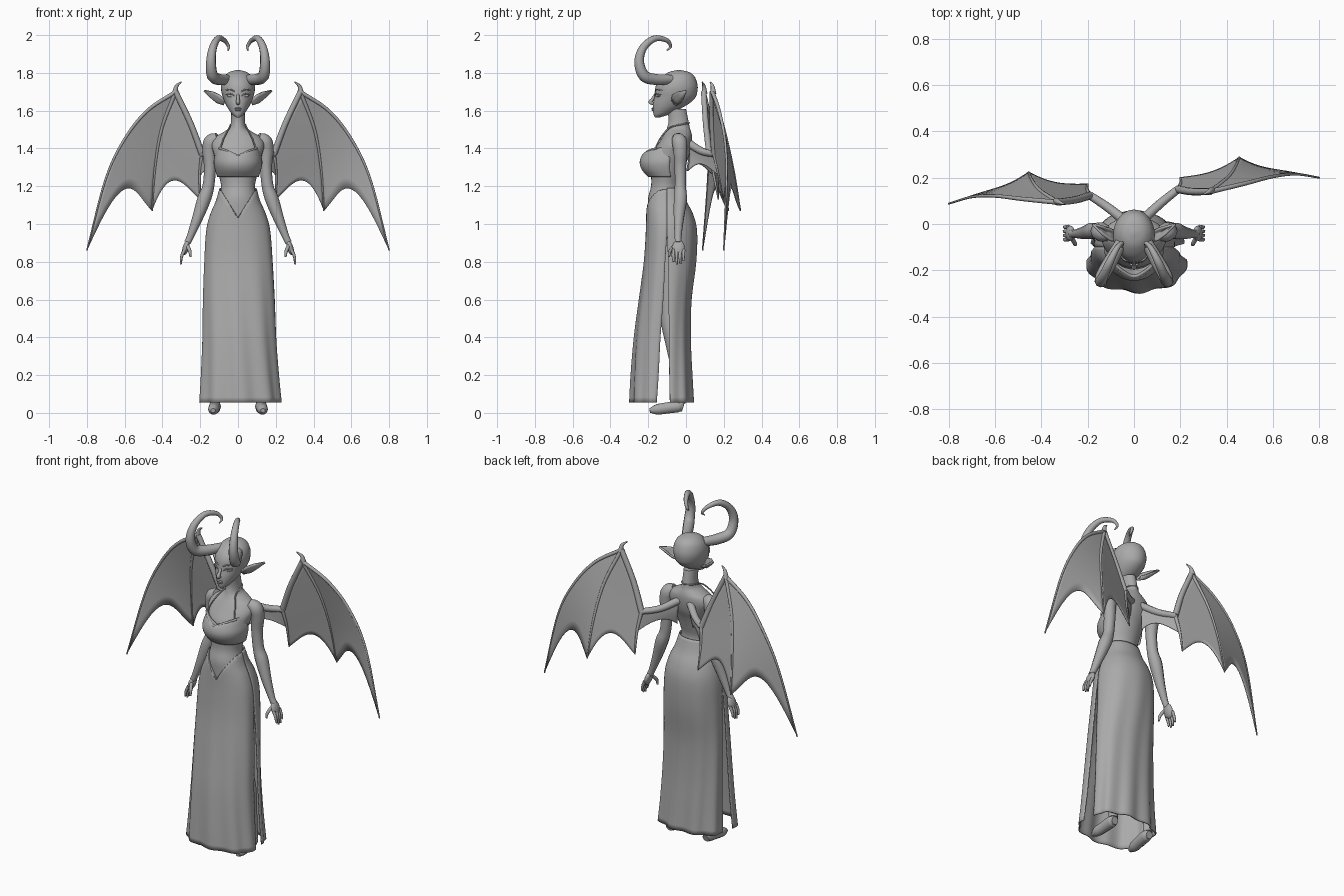
import bpy, bmesh
from math import sin, cos, pi
from mathutils import Vector

cube = bpy.data.objects.get("Cube")
if cube:
    bpy.data.objects.remove(cube, do_unlink=True)

GREY = (0.4, 0.4, 0.4, 1)
grey = bpy.data.materials.new("plain grey")
grey.use_nodes = True
grey.diffuse_color = GREY
grey.node_tree.nodes["Principled BSDF"].inputs["Base Color"].default_value = GREY


def finish(ob, angle=50):
    ob.data.materials.clear()
    ob.data.materials.append(grey)
    bpy.ops.object.select_all(action='DESELECT')
    ob.select_set(True)
    bpy.context.view_layer.objects.active = ob
    bpy.ops.object.shade_smooth_by_angle(angle=angle * pi / 180)
    return ob


def spline(pts, steps=6):
    """Smooth samples through points of any dimension."""
    p = [Vector(q) for q in pts]
    p = [2 * p[0] - p[1]] + p + [2 * p[-1] - p[-2]]
    out = []
    for a, b, c, d in zip(p, p[1:], p[2:], p[3:]):
        for i in range(steps):
            t = i / steps
            out.append(b + (c - a) * (t / 2) + (2 * a - 5 * b + 4 * c - d) * (t * t / 2)
                       + (3 * b - a - 3 * c + d) * (t ** 3 / 2))
    return out + [p[-2]]


def grid(name, rows, closed=False, thick=0):
    """Skin rows of points, as a closed loft or as an open sheet."""
    bm = bmesh.new()
    vs = [[bm.verts.new(p) for p in r] for r in rows]
    n = len(rows[0])
    for a, b in zip(vs, vs[1:]):
        for i in range(n if closed else n - 1):
            j = (i + 1) % n
            bm.faces.new((a[i], a[j], b[j], b[i]))
    if closed:
        bm.faces.new(vs[0])
        bm.faces.new(vs[-1])
    bmesh.ops.remove_doubles(bm, verts=bm.verts, dist=1e-5)
    bmesh.ops.recalc_face_normals(bm, faces=bm.faces)
    me = bpy.data.meshes.new(name)
    bm.to_mesh(me)
    bm.free()
    ob = bpy.data.objects.new(name, me)
    bpy.context.collection.objects.link(ob)
    if thick:
        mod = ob.modifiers.new("thickness", 'SOLIDIFY')
        mod.thickness, mod.offset = thick, 0
    return finish(ob)


def loft(name, sections, n=32):
    """Sections are (z, half width, front y, back y)."""
    rows = []
    for z, w, f, b in spline(sections, 4):
        rows.append([(w * sin(2 * pi * i / n), (f + b) / 2 - (b - f) / 2 * cos(2 * pi * i / n), z)
                     for i in range(n)])
    return grid(name, rows, True)


def tube(name, pts):
    """Points are (x, y, z, radius)."""
    cu = bpy.data.curves.new(name, 'CURVE')
    cu.dimensions, cu.bevel_depth, cu.bevel_resolution, cu.use_fill_caps = '3D', 1, 3, True
    samples = spline(pts)
    sp = cu.splines.new('POLY')
    sp.points.add(len(samples) - 1)
    for p, s in zip(sp.points, samples):
        p.co, p.radius = (*s[:3], 1), max(s[3], 0.001)
    ob = bpy.data.objects.new(name, cu)
    bpy.context.collection.objects.link(ob)
    bpy.ops.object.select_all(action='DESELECT')
    ob.select_set(True)
    bpy.context.view_layer.objects.active = ob
    bpy.ops.object.convert(target='MESH')
    return finish(bpy.context.object)


def ball(name, loc, scale, rot=(0, 0, 0)):
    bpy.ops.mesh.primitive_uv_sphere_add(segments=20, ring_count=12, radius=1, location=loc, rotation=rot)
    ob = bpy.context.object
    ob.name, ob.scale = name, scale
    return finish(ob)


def drape(name, sections, side, top=None, folds=0.0, n=48):
    """Half wrapped cloth; sections are (z, half width, outer y, side y). side: 1 front, -1 back."""
    secs = spline(sections, 5)
    z0, z1 = secs[0][0], secs[-1][0]
    rows = []
    for z, w, f, s in secs:
        k = folds * ((z0 - z) / (z0 - z1)) ** 1.5
        row = []
        for i in range(n + 1):
            a = pi * (i / n - 0.5)
            r = 1 + k * sin(a * 9 + z * 2.5 + side) * cos(a) ** 0.5 if folds else 1
            x = w * r * sin(a) + k * 0.25
            row.append((x, s + (f - s) * r * max(cos(a), 0) ** 0.8, min(z, top(abs(x))) if top else z))
        rows.append(row)
    return grid(name, rows, thick=0.006)


# Head, neck and torso
loft("head", [(1.565, .010, -.165, -.135), (1.58, .030, -.172, -.09), (1.61, .052, -.175, -.03),
              (1.64, .068, -.174, .02), (1.67, .080, -.168, .05), (1.70, .088, -.165, .06),
              (1.73, .090, -.160, .062), (1.76, .084, -.145, .055), (1.785, .070, -.120, .042),
              (1.805, .045, -.088, .015), (1.815, .008, -.045, -.03)])
loft("torso", [(1.61, .036, -.10, .0), (1.55, .037, -.092, .012), (1.51, .045, -.10, .02),
               (1.485, .080, -.11, .028), (1.46, .120, -.125, .032), (1.42, .140, -.15, .03),
               (1.37, .128, -.18, .02), (1.32, .116, -.19, .0), (1.26, .102, -.185, -.018),
               (1.20, .090, -.185, -.03), (1.14, .102, -.20, -.015), (1.08, .130, -.20, .015),
               (1.0, .150, -.195, .04), (.92, .150, -.18, .04)])
tube("nose", [(0, -.163, 1.685, .007), (0, -.178, 1.66, .009), (0, -.188, 1.645, .011), (0, -.172, 1.637, .008)])
ball("upper_lip", (0, -.174, 1.612, ), (.02, .008, .005))
ball("lower_lip", (0, -.173, 1.603), (.016, .009, .006))

# Halter top and skirt
drape("halter_top", [(1.41, .102, -.195, -.09), (1.375, .116, -.225, -.085), (1.33, .126, -.242, -.085),
                     (1.29, .120, -.232, -.085), (1.25, .107, -.198, -.08)], 1,
      top=lambda x: 1.36 + 0.42 * x)
tube("neckline_fold", [(-.10, -.155, 1.402, .006), (-.055, -.20, 1.385, .007), (0, -.226, 1.362, .008),
                       (.055, -.20, 1.385, .007), (.10, -.155, 1.402, .006)])
drape("skirt_front", [(1.19, .095, -.193, -.10), (1.12, .115, -.207, -.10), (1.05, .145, -.208, -.10),
                      (.96, .167, -.21, -.10), (.8, .178, -.22, -.11), (.6, .187, -.245, -.12),
                      (.4, .192, -.27, -.135), (.2, .203, -.285, -.145), (.055, .214, -.292, -.155)], 1,
      top=lambda x: 1.03 + 1.6 * x, folds=0.05)
drape("skirt_back", [(1.19, .095, -.025, -.10), (1.12, .115, .0, -.10), (1.05, .145, .035, -.10),
                     (.96, .167, .055, -.10), (.8, .176, .05, -.095), (.6, .182, .025, -.092),
                     (.4, .186, .02, -.09), (.2, .192, .028, -.088), (.055, .20, .036, -.085)], -1,
      folds=0.06)


def membrane(name, a, b, scallop, fit):
    """Sheet stretched between two bones with a curved trailing edge."""
    a, b = spline(a, 12), spline(b, 12)
    m, rows = 14, []
    for k in range(m + 1):
        row = []
        for i in range(17):
            u = i / 16
            t = k / m * (1 - scallop * 4 * u * (1 - u))

            def at(c):
                q = t * (len(c) - 1)
                j = min(int(q), len(c) - 2)
                return c[j].lerp(c[j + 1], q - j)
            p = at(a).lerp(at(b), u)
            row.append(fit(p))
        rows.append(row)
    grid(name, rows, thick=0.005)


# Paired parts
for s, side in ((1, "left"), (-1, "right")):
    def mir(*pts):
        return [(s * p[0], *p[1:]) for p in pts]

    # Face and ears
    ball(side + "_eye", (s * .040, -.146, 1.678), (.021, .010, .007), (0, -s * .15, s * .35))
    tube(side + "_eyelid", mir((.018, -.163, 1.676, .002), (.036, -.161, 1.688, .004), (.064, -.134, 1.686, .002)))
    tube(side + "_brow", mir((.014, -.164, 1.70, .002), (.04, -.156, 1.712, .004), (.068, -.126, 1.708, .002)))
    ear = [[(.070, -.075, 1.655), (.075, -.055, 1.632), (.078, -.03, 1.645)],
           [(.102, -.07, 1.685), (.112, -.04, 1.645), (.108, -.018, 1.66)],
           [(.135, -.045, 1.70), (.140, -.025, 1.668), (.135, -.01, 1.68)],
           [(.177, -.002, 1.708), (.178, -.001, 1.704), (.176, 0, 1.706)]]
    grid(side + "_ear", [spline(mir(*r), 4) for r in ear], thick=0.010)

    # Curled horn
    tube(side + "_horn", mir((.055, -.08, 1.765, .026), (.10, -.16, 1.765, .030), (.135, -.222, 1.785, .030),
                             (.143, -.248, 1.86, .026), (.132, -.225, 1.935, .021), (.105, -.165, 1.982, .017),
                             (.072, -.102, 1.972, .012), (.05, -.082, 1.94, .008), (.052, -.102, 1.918, .003)))

    # Arm, hand and fingers
    tube(side + "_arm", mir((.105, -.045, 1.455, .030), (.140, -.035, 1.435, .041), (.150, -.03, 1.38, .038),
                            (.148, -.03, 1.30, .032), (.157, -.03, 1.20, .031), (.180, -.03, 1.13, .036),
                            (.215, -.038, 1.03, .028), (.252, -.042, .935, .019), (.268, -.042, .90, .018)))
    ball(side + "_palm", (s * .276, -.04, .875), (.017, .033, .042), (0, -s * .3, 0))
    for i in range(4):
        y, drop = -.066 + i * .018, (.0, .014, .012, -.004)[i]
        tube(side + "_finger_%d" % (i + 1), mir((.283, y, .865, .009), (.298, y - .002, .83, .008),
                                               (.303, y, .80 - drop, .005)))
    tube(side + "_thumb", mir((.268, -.06, .885, .010), (.255, -.085, .855, .009), (.252, -.09, .825, .005)))

    # Leg and foot
    tube(side + "_leg", mir((.075, -.08, .98, .072), (.085, -.08, .75, .068), (.098, -.09, .52, .048),
                            (.108, -.06, .36, .047), (.12, -.035, .16, .028), (.122, -.03, .05, .027)))
    tube(side + "_foot", mir((.122, -.015, .028, .022), (.122, -.04, .034, .032), (.125, -.10, .026, .031),
                             (.130, -.155, .018, .028), (.132, -.192, .012, .012)))
    tube(side + "_strap", mir((.095, -.165, 1.395, .004), (.075, -.135, 1.455, .004), (.046, -.085, 1.51, .004),
                              (.035, -.01, 1.53, .004), (0, .018, 1.535, .004)))

    # Bat wing, with the right one swung a little further forward
    def fit(p):
        y = p[1] if s > 0 else p[1] - 0.14 * p[0]
        return (s * p[0], y, *p[2:])
    root, elbow, wrist = (.03, .01, 1.43), (.19, .15, 1.37), (.33, .14, 1.70)
    outer = [wrist, (.48, .175, 1.60), (.60, .205, 1.45), (.70, .215, 1.24), (.80, .2, .86)]
    middle = [wrist, (.405, .20, 1.50), (.44, .25, 1.29), (.455, .288, 1.07)]
    inner = [elbow, (.202, .175, 1.26), (.20, .20, 1.13)]
    membrane(side + "_wing_outer_web", middle, outer, 0.2, fit)
    membrane(side + "_wing_inner_web", inner, middle, 0.28, fit)
    membrane(side + "_wing_root_web", [root, (.04, .02, 1.36), (.05, .01, 1.28)], [elbow, (.196, .16, 1.31), (.2, .17, 1.26)], 0.35, fit)
    bones = {"arm": [root, (.11, .085, 1.385), elbow], "forearm": [elbow, (.25, .14, 1.53), wrist],
             "outer_bone": outer, "middle_bone": middle, "inner_bone": inner,
             "claw": [(.335, .145, 1.69), (.325, .14, 1.73), (.30, .128, 1.752)]}
    size = {"arm": (.022, .017), "forearm": (.017, .015), "claw": (.016, .003)}
    for part, pts in bones.items():
        r0, r1 = size.get(part, (.011, .004))
        last = len(pts) - 1
        tube(side + "_wing_" + part, [(*fit(p), r0 + (r1 - r0) * i / last) for i, p in enumerate(pts)])
